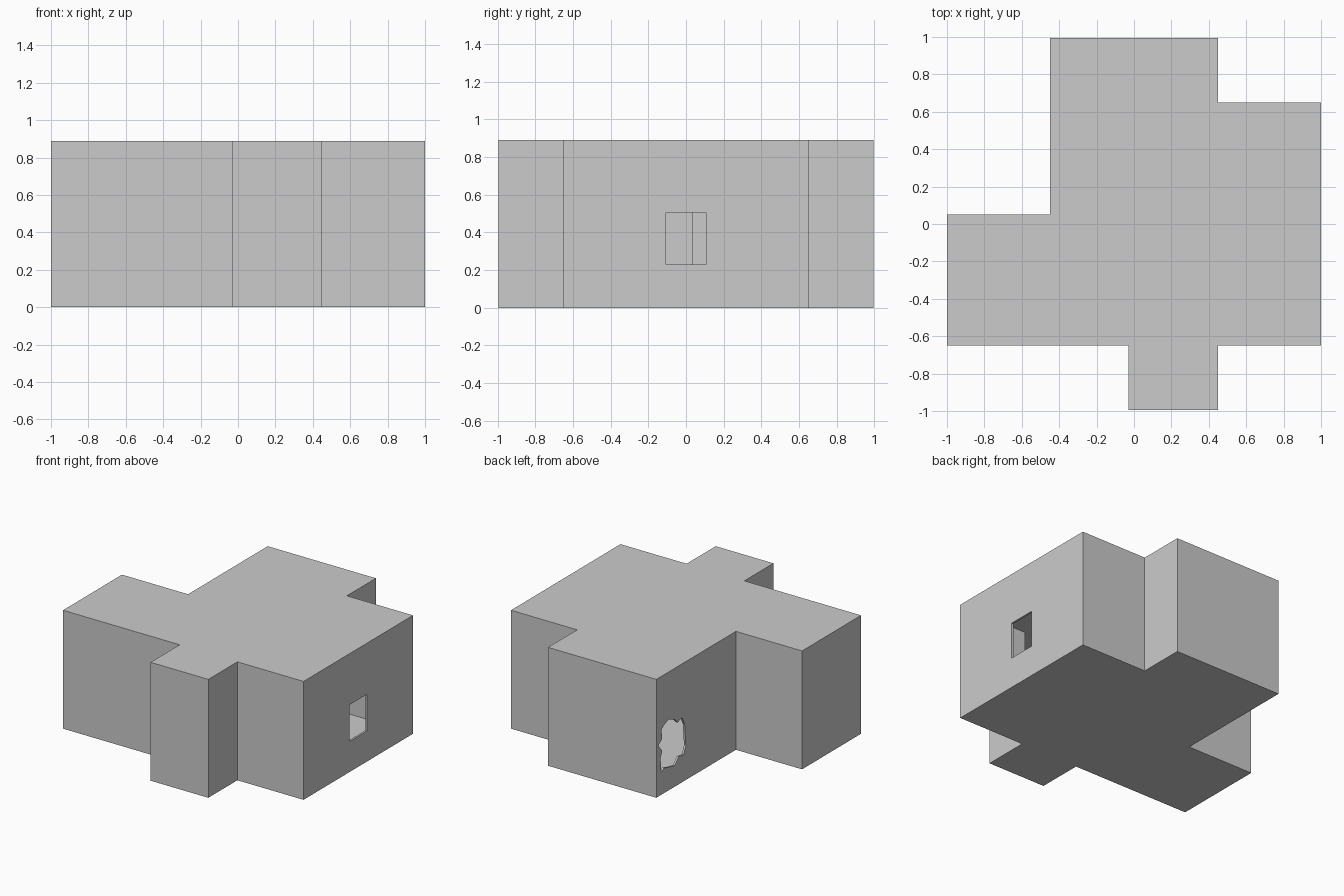
import bpy, bmesh
from mathutils import Vector

if "Cube" in bpy.data.objects:
    bpy.data.objects.remove(bpy.data.objects["Cube"])

HEIGHT = 0.89
WALL = 0.015


def prism(name, base, offset):
    """Closed solid made by sweeping a flat outline along offset."""
    bm = bmesh.new()
    face = bm.faces.new([bm.verts.new(p) for p in base])
    swept = bmesh.ops.extrude_face_region(bm, geom=[face], use_keep_orig=True)
    verts = [v for v in swept["geom"] if isinstance(v, bmesh.types.BMVert)]
    bmesh.ops.translate(bm, vec=Vector(offset), verts=verts)
    bmesh.ops.recalc_face_normals(bm, faces=bm.faces)
    mesh = bpy.data.meshes.new(name)
    bm.to_mesh(mesh)
    bm.free()
    ob = bpy.data.objects.new(name, mesh)
    bpy.context.collection.objects.link(ob)
    return ob


def cut(target, cutter):
    cutter.hide_render = True
    cutter.display_type = 'WIRE'
    mod = target.modifiers.new(cutter.name, 'BOOLEAN')
    mod.operation = 'DIFFERENCE'
    mod.solver = 'EXACT'
    mod.object = cutter
    bpy.context.view_layer.objects.active = target
    bpy.ops.object.modifier_apply(modifier=mod.name)
    bpy.data.objects.remove(cutter)


# Building shell: stepped floor plan, hollow with thin walls
plan = [(-1, -0.65), (-0.03, -0.65), (-0.03, -0.995), (0.45, -0.995),
        (0.45, -0.65), (1, -0.65), (1, 0.65), (0.45, 0.65),
        (0.45, 0.995), (-0.45, 0.995), (-0.45, 0.05), (-1, 0.05)]
shell = prism("building_shell", [(x, y, 0) for x, y in plan], (0, 0, HEIGHT))
solid = shell.modifiers.new("walls", 'SOLIDIFY')
solid.thickness = WALL
solid.offset = -1
solid.use_even_offset = True
bpy.context.view_layer.objects.active = shell
bpy.ops.object.modifier_apply(modifier=solid.name)

# Rectangular window in the right wall
window = [(-0.105, 0.23), (0.105, 0.23), (0.105, 0.505), (-0.105, 0.505)]
cut(shell, prism("window_cutter", [(0.9, y, z) for y, z in window], (0.2, 0, 0)))

# Jagged breach in the left wall of the rear block (distance from rear corner, height)
breach = [(0.06, 0.166), (0.05, 0.28), (0.07, 0.327), (0.024, 0.383),
          (0.07, 0.418), (0.06, 0.49), (0.096, 0.514), (0.145, 0.533),
          (0.217, 0.506), (0.253, 0.469), (0.305, 0.487), (0.337, 0.422),
          (0.35, 0.259), (0.325, 0.2), (0.265, 0.208), (0.217, 0.159),
          (0.133, 0.176), (0.09, 0.19)]
cut(shell, prism("breach_cutter", [(-0.55, 0.995 - u, z) for u, z in breach], (0.2, 0, 0)))
